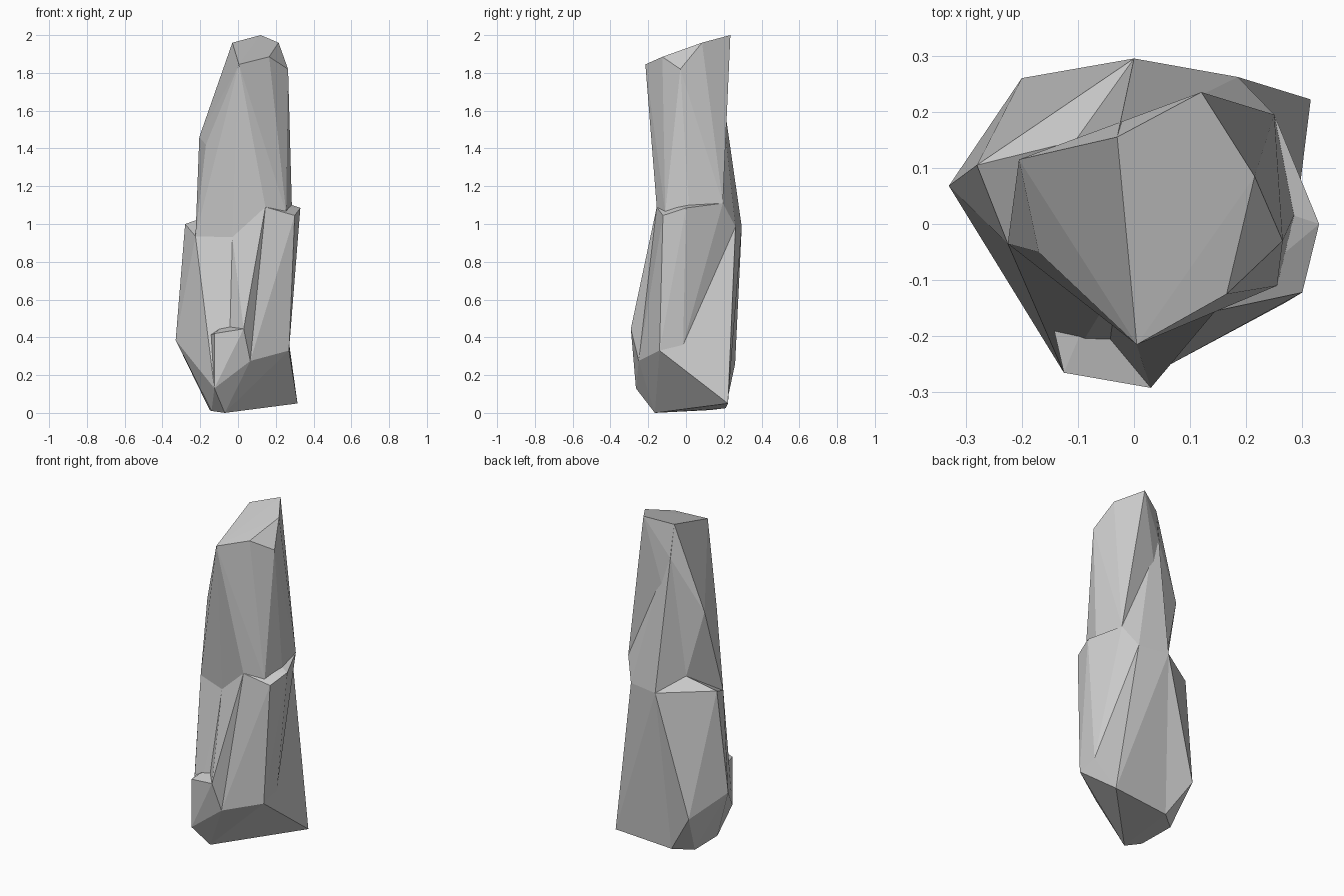
import bpy, bmesh

if "Cube" in bpy.data.objects:
    bpy.data.objects.remove(bpy.data.objects["Cube"])

# Key corners of the rock column, shared by the neighbouring shards
P = {
    # slanted crown and upper shoulders
    'A': (.005, -.215, 1.845), 'B': (.165, -.125, 1.885), 'C': (.215, .085, 1.96),
    'D': (.12, .235, 2.0), 'E': (-.03, .155, 1.96), 'F': (.265, -.03, 1.82),
    'G': (-.205, .115, 1.46), 'H': (-.17, -.05, 1.42),
    # mid-height ledges
    'I': (.25, .195, 1.11), 'J': (.145, -.155, 1.09), 'K': (.255, -.11, 1.06),
    'L': (.285, .015, 1.1), 'M': (.33, 0, 1.085), 'N': (.30, -.122, 1.045),
    'P': (0, .295, .985), 'R': (.185, .262, .985), 'U': (-.28, .105, 1.0),
    'W': (-.225, -.035, .935), 'a': (-.105, .148, 1.06), 'm': (-.03, -.11, .93),
    # lower body
    'S': (.27, -.015, .36), 'T': (.27, -.14, .33), 'V': (-.33, .068, .385),
    'b': (-.2, .26, .26), 'h': (-.2, .16, .2), 'Y': (.03, -.292, .445),
    'Z': (.065, -.25, .275), 'X': (-.125, -.265, .13), 'k': (-.125, -.265, .42),
    'i': (-.155, -.135, .41), 'j': (-.08, -.16, .46),
    # base
    'Q': (.315, .222, .05), 'c': (-.05, .21, .025), 'd': (-.15, .13, .015),
    'e': (-.14, -.1, .01), 'f': (-.07, -.165, 0),
}


def shard(name, keys):
    """Convex chunk of rock through the given corners."""
    bm = bmesh.new()
    for k in keys:
        bm.verts.new(P[k])
    res = bmesh.ops.convex_hull(bm, input=bm.verts[:])
    junk = [v for v in bm.verts if not v.link_faces]
    bmesh.ops.delete(bm, geom=junk, context='VERTS')
    bmesh.ops.recalc_face_normals(bm, faces=bm.faces[:])
    me = bpy.data.meshes.new(name)
    bm.to_mesh(me)
    bm.free()
    ob = bpy.data.objects.new(name, me)
    bpy.context.collection.objects.link(ob)
    return ob


rock = shard("rock_column", "ABCDEFGHIJKLaWm")          # upper pillar
parts = [
    shard("back_wedge", "EaPIRm"),
    shard("right_front_slab", "JKLMNITRSZm"),
    shard("right_back_slab", "RQTSPcdfZXma"),
    shard("left_slab", "UWaPVbhijmcdefX"),
    shard("front_ridge", "JYZmjf"),
    shard("front_foot", "kXYZijef"),
]

# Fuse the shards into one solid rock
for p in parts:
    mod = rock.modifiers.new(p.name, 'BOOLEAN')
    mod.operation = 'UNION'
    mod.solver = 'EXACT'
    mod.object = p
dg = bpy.context.evaluated_depsgraph_get()
fused = bpy.data.meshes.new_from_object(rock.evaluated_get(dg))
rock.modifiers.clear()
rock.data = fused
for p in parts:
    bpy.data.objects.remove(p, do_unlink=True)
